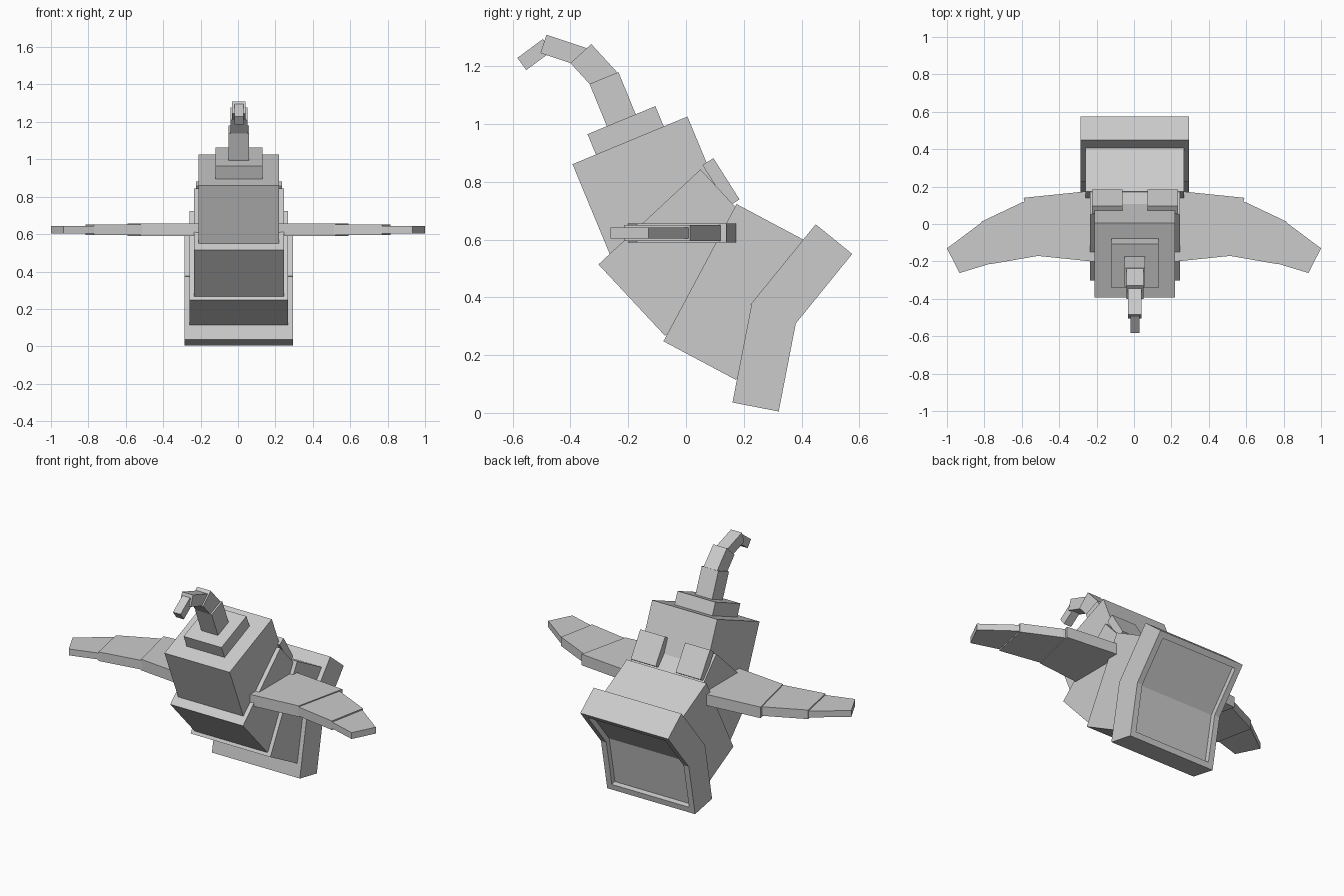
import bpy
from mathutils import Vector

cube = bpy.data.objects.get("Cube")
if cube:
    bpy.data.objects.remove(cube, do_unlink=True)

grey = bpy.data.materials.new("plain grey")
grey.use_nodes = True
colour = (0.6, 0.6, 0.6, 1)
grey.diffuse_color = colour
grey.node_tree.nodes["Principled BSDF"].inputs["Base Color"].default_value = colour


def prism(name, outline, low, high, place):
    """Extrude a 2D outline between two levels; place maps (a, b, level) to xyz."""
    n = len(outline)
    verts = [place(a, b, level) for level in (low, high) for a, b in outline]
    faces = [tuple(reversed(range(n))), tuple(range(n, 2 * n))]
    faces += [(i, (i + 1) % n, n + (i + 1) % n, n + i) for i in range(n)]
    mesh = bpy.data.meshes.new(name)
    mesh.from_pydata(verts, [], faces)
    mesh.materials.append(grey)
    obj = bpy.data.objects.new(name, mesh)
    bpy.context.collection.objects.link(obj)
    # consistent outward normals
    import bmesh
    bm = bmesh.new()
    bm.from_mesh(mesh)
    bmesh.ops.recalc_face_normals(bm, faces=bm.faces)
    bm.to_mesh(mesh)
    bm.free()
    return obj


CENTRE = 0.005


def block(name, start, end, depth, half, shift=0.0, offset=CENTRE):
    """Tilted box: start-end is one side edge (y, z), depth goes to its right."""
    a, b = Vector(start), Vector(end)
    along = (b - a).normalized()
    right = Vector((along.y, -along.x))
    a, b = a + right * shift, b + right * shift
    outline = [a, b, b + right * depth, a + right * depth]
    return prism(name, outline, offset - half, offset + half,
                 lambda y, z, x: (x, y, z))


# Three overlapping body blocks
block("upper_body", (-0.393, 0.861), (0.005, 1.026), 0.40, 0.215)
block("middle_body", (-0.303, 0.514), (0.05, 0.843), 0.338, 0.24)
block("lower_body", (-0.078, 0.248), (0.175, 0.723), 0.285, 0.263)

# Collar and curled stalk of four shrinking segments
block("collar", (-0.341, 0.965), (-0.106, 1.062), 0.11, 0.125)
stalk = [((-0.334, 1.139), (-0.234, 1.18), 0.20, 0.055),
         ((-0.40, 1.211), (-0.328, 1.277), 0.137, 0.045),
         ((-0.504, 1.246), (-0.483, 1.309), 0.16, 0.036),
         ((-0.553, 1.187), (-0.584, 1.229), 0.11, 0.025)]
for i, (start, end, depth, half) in enumerate(stalk):
    block(f"stalk_segment_{i + 1}", start, end, depth, half)

# Pair of small back plates
for side, sign in (("left", 1), ("right", -1)):
    block(f"{side}_back_plate", (0.057, 0.858), (0.095, 0.882), 0.169, 0.082,
          offset=CENTRE + sign * 0.148)

# Rear frame: two hinged trays with raised rims at the sides and outer end
THICK, RECESS, RIM, HALF = 0.163, 0.03, 0.035, 0.29
trays = [("upper_tray", (0.224, 0.376), (0.449, 0.653), True),
         ("lower_tray", (0.161, 0.036), (0.227, 0.376), False)]
for name, start, end, outer_at_end in trays:
    a, b = Vector(start), Vector(end)
    step = (b - a).normalized() * RIM
    block(name + "_panel", a, b, THICK - RECESS, HALF)
    back = THICK - RECESS
    for side, sign in (("left", 1), ("right", -1)):
        block(f"{name}_{side}_rim", a, b, RECESS, RIM / 2, back,
              CENTRE + sign * (HALF - RIM / 2))
    rim_a, rim_b = (b - step, b) if outer_at_end else (a, a + step)
    block(name + "_end_rim", rim_a, rim_b, RECESS, HALF - RIM, back)

# Wings: three flat sections, each thinner than the last
wing = [("inner", [(0.18, 0.18), (0.25, 0.175), (0.59, 0.14), (0.52, -0.17), (0.18, -0.205)], 0.033),
        ("middle", [(0.57, 0.125), (0.60, 0.115), (0.815, 0.013), (0.77, -0.215), (0.51, -0.17)], 0.027),
        ("tip", [(0.80, 0.01), (0.815, 0.008), (1.0, -0.13), (0.933, -0.262), (0.755, -0.208)], 0.019)]
for side, sign in (("left", 1), ("right", -1)):
    for part, outline, half in wing:
        prism(f"{side}_wing_{part}", outline, 0.623 - half, 0.623 + half,
              lambda x, y, z: (sign * x, y, z))
